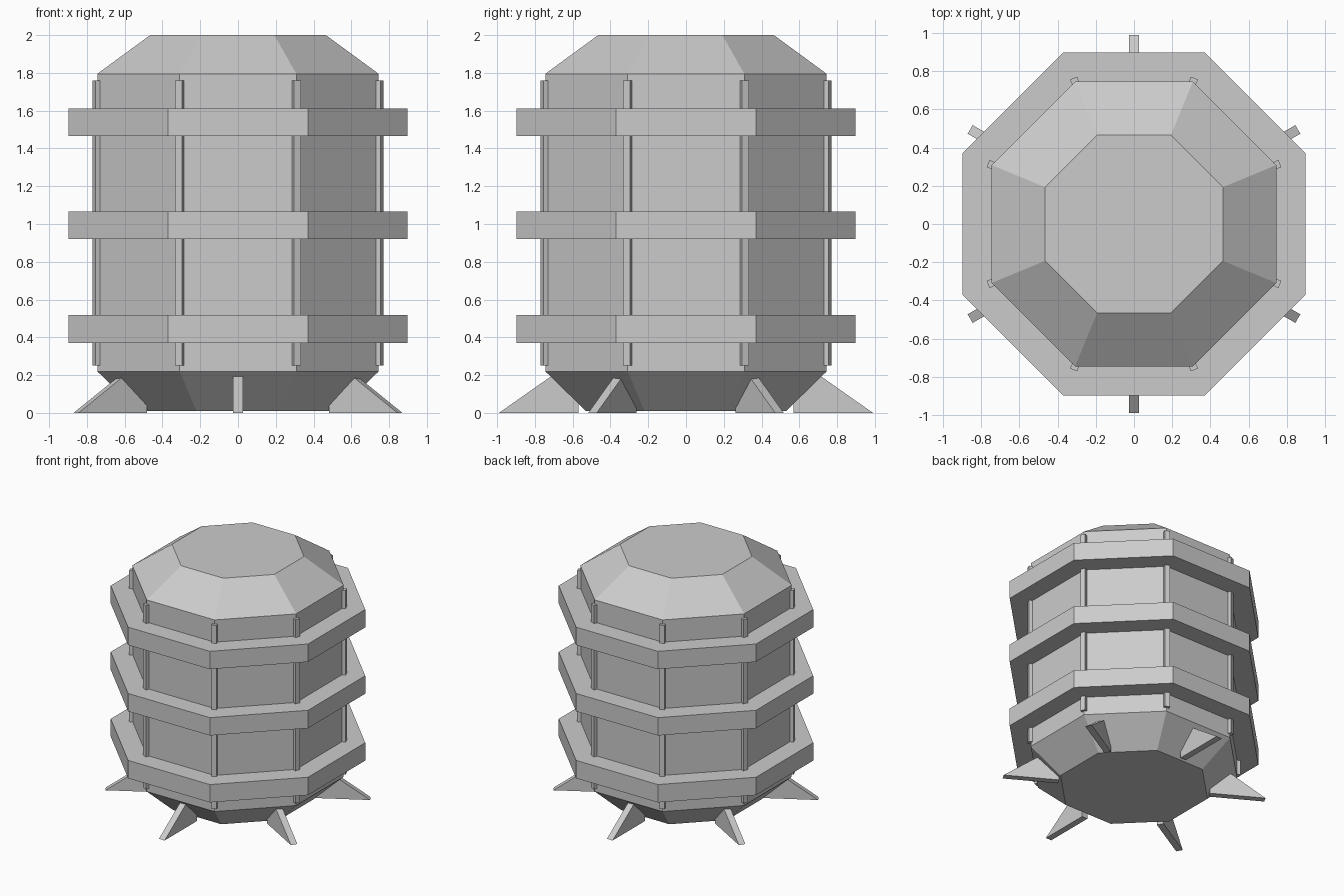
import bpy, bmesh, math
from mathutils import Matrix

if "Cube" in bpy.data.objects:
    bpy.data.objects.remove(bpy.data.objects["Cube"])

grey = bpy.data.materials.new("light_grey")
grey.diffuse_color = (0.6, 0.6, 0.6, 1)
grey.use_nodes = True
grey.node_tree.nodes["Principled BSDF"].inputs["Base Color"].default_value = grey.diffuse_color
OCT = math.cos(math.pi / 8)


def finish(name, bm):
    bmesh.ops.recalc_face_normals(bm, faces=bm.faces)
    mesh = bpy.data.meshes.new(name)
    bm.to_mesh(mesh)
    bm.free()
    mesh.materials.append(grey)
    ob = bpy.data.objects.new(name, mesh)
    bpy.context.collection.objects.link(ob)
    return ob


def octagon_stack(name, profile, closed=False):
    """Loft octagons of (flat-side radius, height); closed makes a hollow ring."""
    bm = bmesh.new()
    rows = []
    for r, z in profile:
        rows.append([bm.verts.new((r / OCT * math.cos(math.pi / 8 + k * math.pi / 4),
                                   r / OCT * math.sin(math.pi / 8 + k * math.pi / 4), z))
                     for k in range(8)])
    pairs = list(zip(rows, rows[1:]))
    if closed:
        pairs.append((rows[-1], rows[0]))
    else:
        bm.faces.new(rows[0])
        bm.faces.new(rows[-1])
    for a, b in pairs:
        for k in range(8):
            j = (k + 1) % 8
            bm.faces.new((a[k], a[j], b[j], b[k]))
    return finish(name, bm)


def fin(name, outline, width, angle):
    """Extrude a (radius, height) outline sideways and turn it around z."""
    bm = bmesh.new()
    sides = [[bm.verts.new((r, y, z)) for r, z in outline] for y in (-width / 2, width / 2)]
    bm.faces.new(sides[0])
    bm.faces.new(sides[1])
    n = len(outline)
    for k in range(n):
        j = (k + 1) % n
        bm.faces.new((sides[0][k], sides[0][j], sides[1][j], sides[1][k]))
    bm.transform(Matrix.Rotation(angle, 4, 'Z'))
    return finish(name, bm)


# Eight-sided tank with tapered base and bevelled lid
octagon_stack("tank_body", [(0.53, 0.01), (0.745, 0.22), (0.745, 1.795), (0.465, 2.0)])

# Three surrounding hoops
for i, z in enumerate((0.37, 0.92, 1.465)):
    octagon_stack(f"hoop_{i + 1}",
                  [(0.74, z), (0.897, z), (0.897, z + 0.147), (0.74, z + 0.147)], closed=True)

# Thin upright strips on the corners
for k in range(8):
    fin(f"corner_strip_{k + 1}", [(0.785, 0.25), (0.826, 0.25), (0.826, 1.76), (0.785, 1.76)],
        0.04, math.pi / 8 + k * math.pi / 4)

# Six splayed feet
for k in range(6):
    fin(f"foot_{k + 1}", [(0.57, 0), (0.99, 0), (0.715, 0.193), (0.57, 0.193)],
        0.052, math.pi / 2 + k * math.pi / 3)
